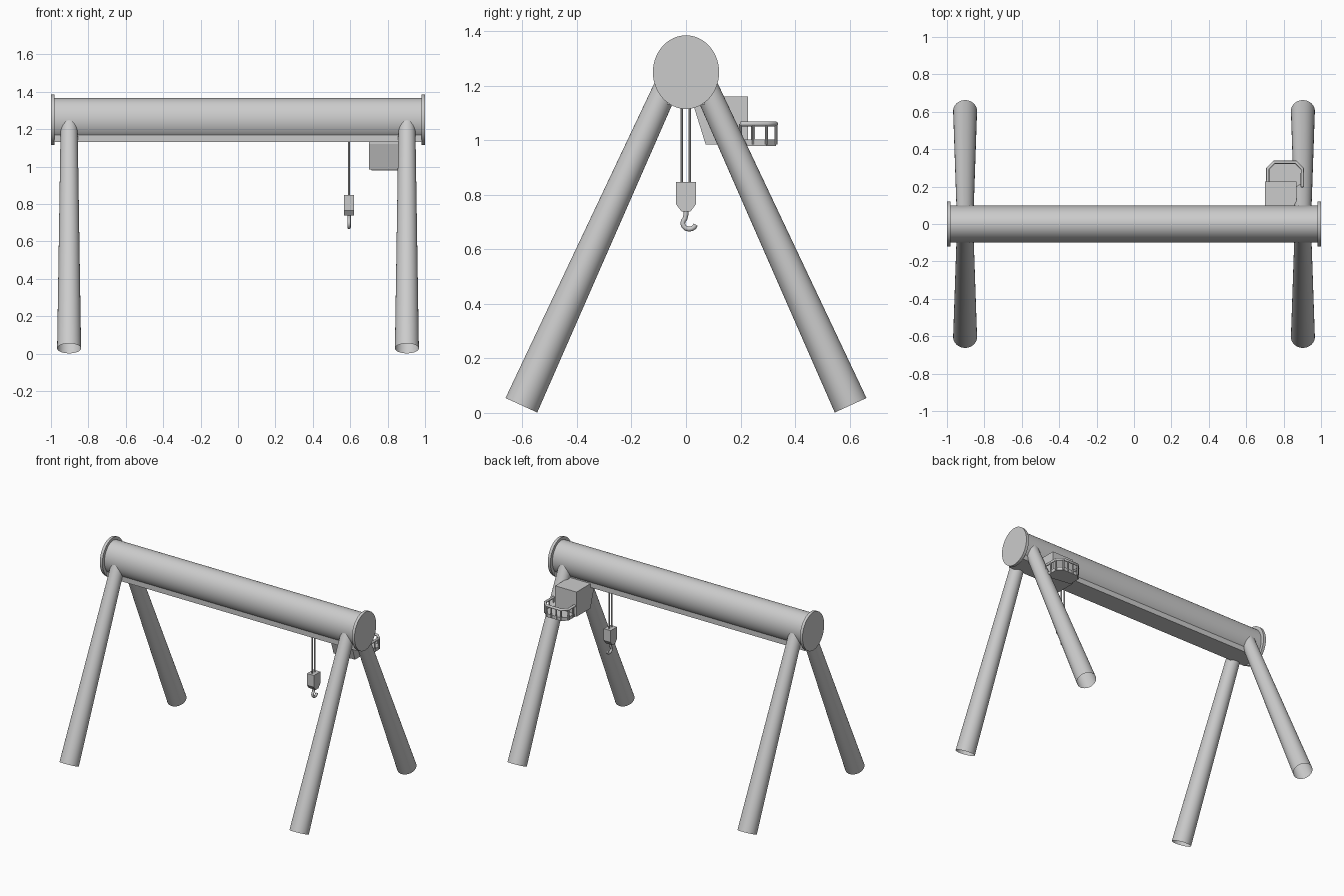
import bpy, bmesh, math
from mathutils import Vector

cube = bpy.data.objects.get("Cube")
if cube:
    bpy.data.objects.remove(cube, do_unlink=True)

grey = bpy.data.materials.new("light grey")
grey.use_nodes = True
grey.diffuse_color = (0.6, 0.6, 0.6, 1)
grey.node_tree.nodes["Principled BSDF"].inputs["Base Color"].default_value = (0.6, 0.6, 0.6, 1)


def finish(ob, name, smooth=False):
    ob.name = name
    ob.data.materials.append(grey)
    if smooth:
        bpy.ops.object.select_all(action='DESELECT')
        ob.select_set(True)
        bpy.context.view_layer.objects.active = ob
        bpy.ops.object.shade_smooth_by_angle(angle=math.radians(35))
    return ob


def from_bmesh(bm, name, smooth=False):
    bmesh.ops.recalc_face_normals(bm, faces=bm.faces)
    mesh = bpy.data.meshes.new(name)
    bm.to_mesh(mesh)
    bm.free()
    ob = bpy.data.objects.new(name, mesh)
    bpy.context.collection.objects.link(ob)
    return finish(ob, name, smooth)


def rod(name, a, b, r1, r2=None, squash=1, sides=48, caps=True):
    """Round bar from a to b; squash narrows it along y."""
    a, b = Vector(a), Vector(b)
    bm = bmesh.new()
    bmesh.ops.create_cone(bm, cap_ends=caps, segments=sides, radius1=r1,
                          radius2=r1 if r2 is None else r2, depth=(b - a).length)
    turn = (b - a).to_track_quat('Z', 'Y').to_matrix()
    for v in bm.verts:
        v.co = turn @ v.co + (a + b) / 2
        v.co.y *= squash
    return from_bmesh(bm, name, True)


def prism(name, points, axis, low, high):
    """Extrude a 2D outline along axis x (points are y, z) or z (points are x, y)."""
    bm = bmesh.new()
    place = (lambda p, d: (d, *p)) if axis == 'x' else (lambda p, d: (*p, d))
    face = bm.faces.new([bm.verts.new(place(p, low)) for p in points])
    moved = bmesh.ops.extrude_face_region(bm, geom=[face])["geom"]
    shift = Vector(place((0, 0), high - low))
    bmesh.ops.translate(bm, vec=shift, verts=[g for g in moved if isinstance(g, bmesh.types.BMVert)])
    return from_bmesh(bm, name)


def tube(name, points, radius):
    """Swept round bar along a polyline."""
    curve = bpy.data.curves.new(name, 'CURVE')
    curve.dimensions = '3D'
    curve.bevel_depth = radius
    curve.bevel_resolution = 2
    curve.use_fill_caps = True
    line = curve.splines.new('POLY')
    line.points.add(len(points) - 1)
    for p, co in zip(line.points, points):
        p.co = (*co, 1)
    ob = bpy.data.objects.new(name, curve)
    bpy.context.collection.objects.link(ob)
    return finish(ob, name)


# Main beam, end plates and the trolley track under it
rod("main_beam", (-0.99, 0, 1.25), (0.99, 0, 1.25), 0.116, squash=0.845, sides=64)
prism("trolley_track", [(-0.07, 1.132), (0.07, 1.132), (0.07, 1.19), (-0.07, 1.19)], 'x', -0.985, 0.985)
for side, label in ((-1, "right"), (1, "left")):
    rod(label + "_end_plate", (side * 0.98, 0, 1.25), (side, 0, 1.25), 0.135, squash=0.9, sides=64)
    # Tapered splayed legs, open at the foot
    for way, end in ((-1, "front"), (1, "back")):
        rod(f"{end}_{label}_leg", (side * 0.903, way * 0.604, 0.028),
            (side * 0.903, way * 0.052, 1.24), 0.064, 0.045, caps=False)

# Hoist ropes, pulley block and hook
HX = 0.594
for y in (-0.016, 0.014):
    rod("hoist_rope", (HX, y, 0.83), (HX, y, 1.15), 0.005, sides=10)
prism("pulley_block", [(-0.036, 0.848), (0.036, 0.848), (0.036, 0.765), (0.016, 0.738),
                       (-0.016, 0.738), (-0.036, 0.765)], 'x', HX - 0.027, HX + 0.027)
hook = [(HX, 0, 0.745), (HX, 0, 0.728)]
for i in range(9):
    t = math.radians(130 + i * 27)
    hook.append((HX, 0.012 + 0.024 * math.cos(t), 0.696 + 0.022 * math.sin(t)))
tube("hook", hook, 0.009)

# Operator cab with a sloping front
prism("cab", [(0.03, 1.16), (0.03, 1.12), (0.072, 0.985), (0.228, 0.985), (0.228, 1.16)], 'x', 0.7, 0.868)

# Balcony floor and railing around the back and left of the cab
edge = [(0.715, 0.22), (0.715, 0.295), (0.75, 0.33), (0.865, 0.33), (0.9, 0.295), (0.9, 0.2)]
prism("balcony_floor", edge + [(0.86, 0.2)], 'z', 0.98, 1.003)
tube("handrail", [(x, y, 1.06) for x, y in edge], 0.009)
posts = edge[1:] + [(0.715, 0.245), (0.788, 0.33), (0.827, 0.33), (0.9, 0.248)]
for x, y in posts:
    rod("railing_post", (x, y, 0.985), (x, y, 1.06), 0.006, sides=8)
